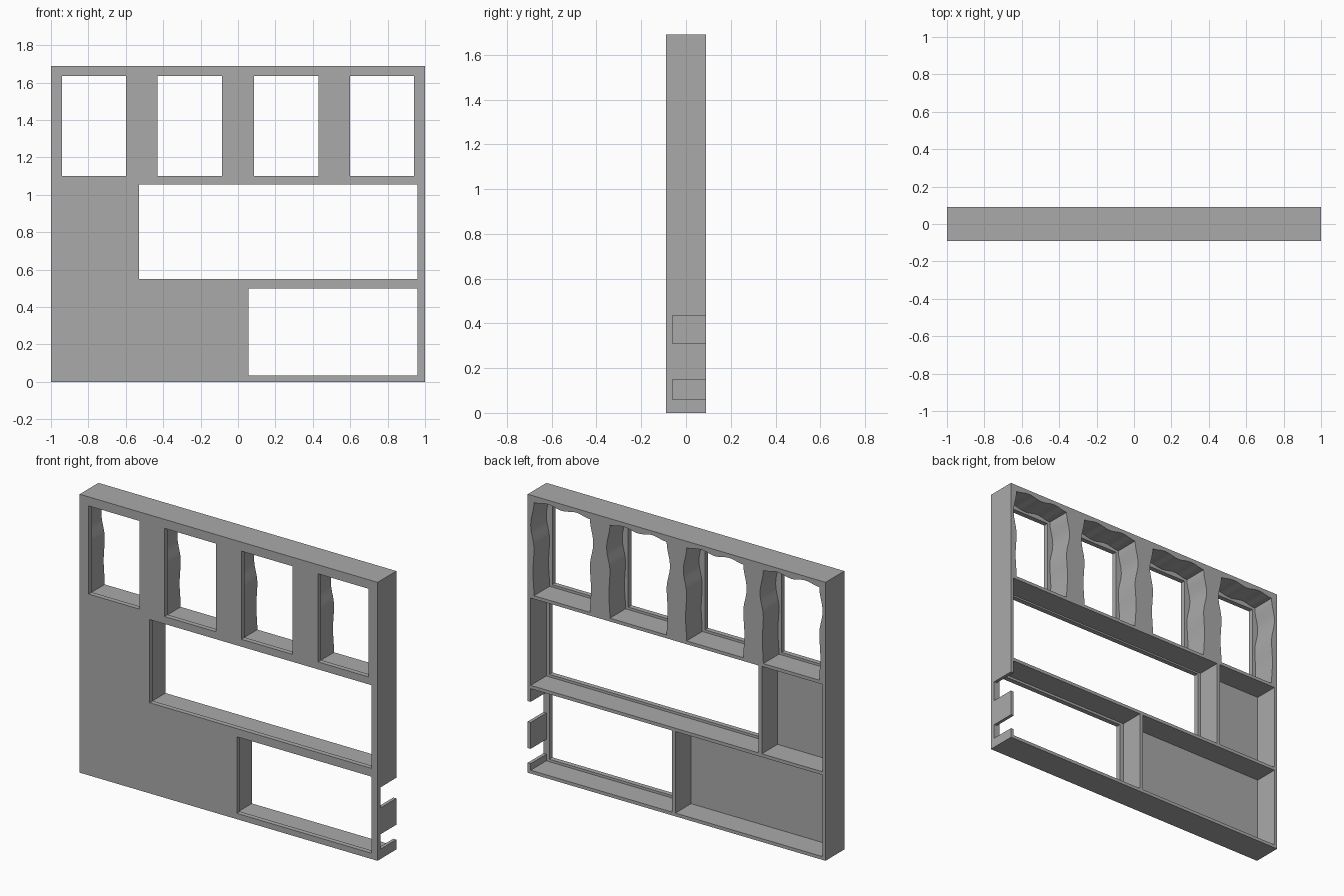
import bpy, bmesh, math

if "Cube" in bpy.data.objects:
    bpy.data.objects.remove(bpy.data.objects["Cube"])

FRONT, BACK = -0.09, 0.09
PLATE_BACK = -0.06
HEIGHT = 1.69
SHELF_TOP = 1.085
WALL = 0.98          # inner face of the outer walls

grey = bpy.data.materials.new("plain grey")
grey.use_nodes = True
grey.diffuse_color = (0.4, 0.4, 0.4, 1)
grey.node_tree.nodes["Principled BSDF"].inputs["Base Color"].default_value = (0.4, 0.4, 0.4, 1)


def prism(name, outline, y0, y1):
    """Extrude an x-z outline between two depths."""
    bm = bmesh.new()
    face = bm.faces.new([bm.verts.new((x, y0, z)) for x, z in outline])
    ext = bmesh.ops.extrude_face_region(bm, geom=[face])
    verts = [v for v in ext["geom"] if isinstance(v, bmesh.types.BMVert)]
    bmesh.ops.translate(bm, verts=verts, vec=(0, y1 - y0, 0))
    bmesh.ops.recalc_face_normals(bm, faces=bm.faces)
    mesh = bpy.data.meshes.new(name)
    bm.to_mesh(mesh)
    bm.free()
    obj = bpy.data.objects.new(name, mesh)
    bpy.context.collection.objects.link(obj)
    return obj


def rect(x0, x1, z0, z1):
    return [(x0, z0), (x1, z0), (x1, z1), (x0, z1)]


def bulge(t):
    """Sideways swell of a pocket wall, strongest in its upper half."""
    size = 0.022 if t > 0.5 else 0.007
    return 0.018 + size * math.sin(2 * math.pi * t) ** 2


def wavy_pocket(x0, x1, z0, z1, steps=28):
    ts = [i / steps for i in range(steps + 1)]
    right = [(x1 + bulge(t), z0 + (z1 - z0) * t) for t in ts]
    left = [(x0 - bulge(t), z) for t, (_, z) in zip(ts, right)]
    a, b = right[-1][0], left[-1][0]
    top = [(a + (b - a) * t, z1 + 0.015 * math.sin(2 * math.pi * t) ** 2)
           for t in ts[1:-1]]
    return right + top + left[::-1]


cutters = []


def cut(outline, y0, y1):
    cutters.append(prism("cutter", outline, y0, y1))


# Upper row: four windows with wavy pockets behind them
for x0, x1 in [(-0.94, -0.6), (-0.43, -0.085), (0.085, 0.43), (0.6, 0.94)]:
    cut(rect(x0, x1, 1.1, 1.635), FRONT - 0.1, BACK)
    cut(wavy_pocket(x0, x1, SHELF_TOP, 1.65), PLATE_BACK, BACK + 0.1)

# Middle and lower rows: wide windows and blind compartments
for win_x, divider, z0, z1, p0, p1 in [(-0.53, -0.55, 0.55, 1.055, 0.535, 1.065),
                                       (0.055, 0.03, 0.035, 0.5, 0.02, 0.515)]:
    cut(rect(win_x, 0.96, z0, z1), FRONT - 0.1, BACK)
    cut(rect(divider, WALL, p0, p1), PLATE_BACK, BACK + 0.1)
    cut(rect(-WALL, divider - 0.022, p0, p1), PLATE_BACK, BACK + 0.1)

# Two notches in the left wall
for z0, z1 in [(0.06, 0.15), (0.31, 0.435)]:
    cut(rect(0.97, 1.1, z0, z1), PLATE_BACK, BACK + 0.1)

# Body with every cut applied
frame = prism("divided_frame", rect(-1, 1, 0, HEIGHT), FRONT, BACK)
for c in cutters:
    c.hide_render = True
    mod = frame.modifiers.new("opening", "BOOLEAN")
    mod.operation = "DIFFERENCE"
    mod.solver = "EXACT"
    mod.object = c
bpy.context.view_layer.update()
result = bpy.data.meshes.new_from_object(frame.evaluated_get(bpy.context.evaluated_depsgraph_get()))
frame.modifiers.clear()
frame.data = result
for c in cutters:
    bpy.data.objects.remove(c)
result.materials.clear()
result.materials.append(grey)

# Smooth the waves, keep the corners crisp
bpy.ops.object.select_all(action="DESELECT")
frame.select_set(True)
bpy.context.view_layer.objects.active = frame
bpy.ops.object.shade_smooth_by_angle(angle=math.radians(30))
